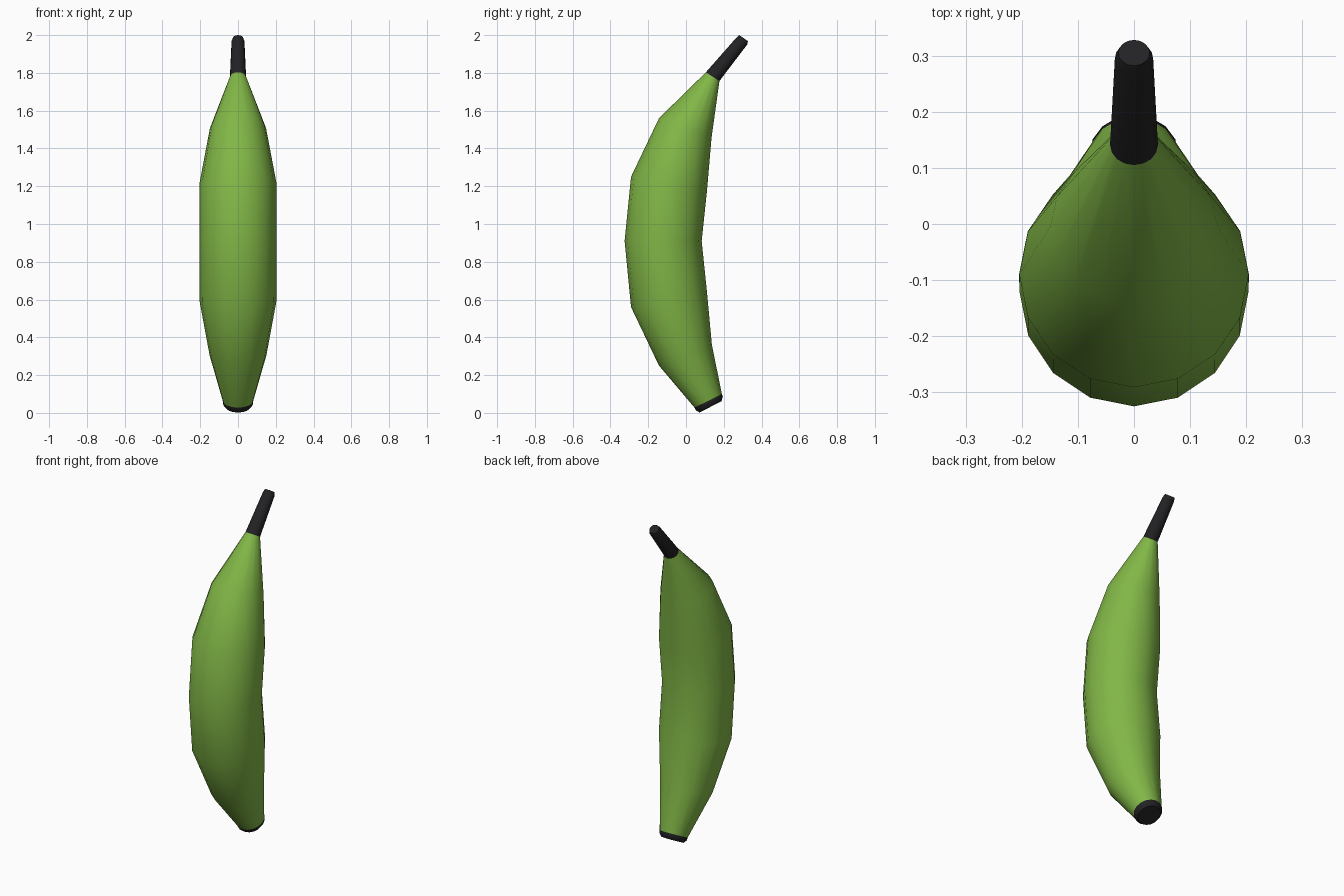
import bpy, bmesh, math

if "Cube" in bpy.data.objects:
    bpy.data.objects.remove(bpy.data.objects["Cube"])

SIDES = 16


def material(name, rgb):
    m = bpy.data.materials.new(name)
    m.diffuse_color = (*rgb, 1)
    m.use_nodes = True
    m.node_tree.nodes["Principled BSDF"].inputs["Base Color"].default_value = m.diffuse_color
    return m


green = material("unripe green", (0.22, 0.47, 0.062))
black = material("dark tip", (0.016, 0.016, 0.018))


def tube(name, rings, mat, cap_start=False, cap_end=False):
    """Loft round rings, each given by its front and back points (y, z) and radius."""
    bm = bmesh.new()
    loops = []
    for (y0, z0), (y1, z1) in rings:
        cy, cz = (y0 + y1) / 2, (z0 + z1) / 2
        r = math.hypot(y1 - y0, z1 - z0) / 2
        loop = []
        for i in range(SIDES):
            a = 2 * math.pi * i / SIDES
            c = math.cos(a)
            loop.append(bm.verts.new((r * math.sin(a), cy + c * (y1 - y0) / 2,
                                      cz + c * (z1 - z0) / 2)))
        loops.append(loop)
    for lo, hi in zip(loops, loops[1:]):
        for i in range(SIDES):
            j = (i + 1) % SIDES
            bm.faces.new((lo[i], lo[j], hi[j], hi[i]))
    if cap_start:
        bm.faces.new(loops[0])
    if cap_end:
        bm.faces.new(loops[-1])
    bmesh.ops.recalc_face_normals(bm, faces=bm.faces)
    # open tubes: make sure the sides face away from the ring centre
    bm.normal_update()
    f = bm.faces[0]
    centre = sum((v.co for v in loops[0] + loops[1]), f.normal * 0) / (2 * SIDES)
    if f.normal.dot(f.calc_center_median() - centre) < 0:
        bmesh.ops.reverse_faces(bm, faces=bm.faces)
    me = bpy.data.meshes.new(name)
    bm.to_mesh(me)
    bm.free()
    me.materials.append(mat)
    ob = bpy.data.objects.new(name, me)
    bpy.context.collection.objects.link(ob)
    bpy.ops.object.select_all(action='DESELECT')
    ob.select_set(True)
    bpy.context.view_layer.objects.active = ob
    bpy.ops.object.shade_smooth_by_angle(angle=math.radians(40))
    return ob


# Curved fruit body, bottom to top
bottom = ((0.045, 0.028), (0.19, 0.10))
top = ((0.105, 1.803), (0.177, 1.757))
tube("fruit_body", [
    bottom,
    ((-0.143, 0.25), (0.137, 0.36)),
    ((-0.291, 0.56), (0.111, 0.64)),
    ((-0.325, 0.91), (0.083, 0.91)),
    ((-0.291, 1.25), (0.111, 1.175)),
    ((-0.143, 1.56), (0.135, 1.455)),
    top,
], green)

# Dark blossom end
tube("blossom_tip", [bottom, ((0.053, 0.013), (0.195, 0.085)),
                     ((0.072, 0.002), (0.188, 0.062))], black, cap_end=True)

# Tapered stem with a slightly softened end
tube("stem", [top, ((0.266, 1.986), (0.324, 1.950)),
              ((0.282, 2.0), (0.328, 1.968))], black, cap_start=True, cap_end=True)
